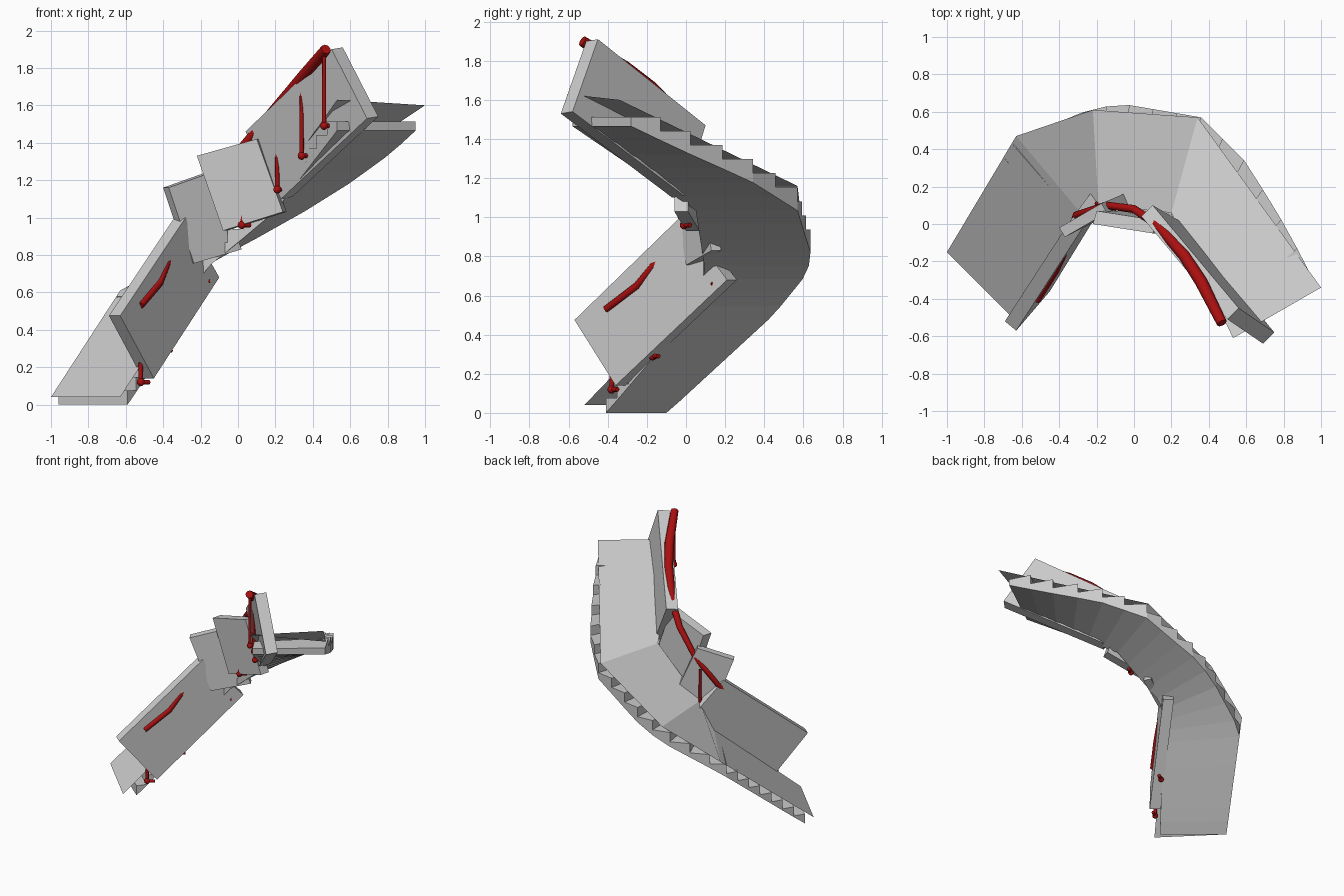
import bpy
from mathutils import Vector as V

if "Cube" in bpy.data.objects:
    bpy.data.objects.remove(bpy.data.objects["Cube"])

red = bpy.data.materials.new("rail_red")
red.diffuse_color = (0.40, 0.005, 0.005, 1)
red.use_nodes = True
red.node_tree.nodes["Principled BSDF"].inputs["Base Color"].default_value = red.diffuse_color


def mesh_object(name, verts, faces):
    me = bpy.data.meshes.new(name)
    me.from_pydata([tuple(v) for v in verts], [], faces)
    ob = bpy.data.objects.new(name, me)
    bpy.context.collection.objects.link(ob)
    return ob


BOX = [(3, 2, 1, 0), (4, 5, 6, 7), (0, 1, 5, 4), (1, 2, 6, 5), (2, 3, 7, 6), (3, 0, 4, 7)]


def at_height(path, z):
    """Point (x, y) on a plan path whose third value is the walking height."""
    for a, b in zip(path, path[1:]):
        if z <= b[2] or b is path[-1]:
            f = (z - a[2]) / (b[2] - a[2])
            return a[0] + (b[0] - a[0]) * f, a[1] + (b[1] - a[1]) * f


# curved sloping sheet lying on the step noses
outer = [(-1, -.15, .04), (-.63, .47, .61), (-.22, .61, .83), (.34, .57, 1.16), (1, -.34, 1.60)]
inner = [(-.63, -.52, .04), (-.26, .03, .61), (-.19, .10, .83), (.20, .06, 1.16), (.53, -.61, 1.63)]
mesh_object("ramp_sheet", outer + inner, [(i, i + 5, i + 6, i + 1) for i in range(4)])

# wedge steps with a sloping underside
step_out = [(-.96, -.10, .07), (-.63, .45, .60), (-.22, .62, .82), (-.05, .64, .92),
            (.36, .57, 1.15), (.60, .33, 1.30), (.82, -.03, 1.46), (.95, -.28, 1.58)]
step_in = [(-.59, -.41, .07), (-.26, .02, .60), (-.19, .10, .82), (.20, .05, 1.15), (.53, -.58, 1.58)]
COUNT, Z0, Z1 = 21, .07, 1.58
verts, faces = [], []
for k in range(COUNT):
    za = Z0 + (Z1 - Z0) * k / COUNT
    zb = Z0 + (Z1 - Z0) * (k + 1) / COUNT
    plan = [(at_height(step_in, za), za), (at_height(step_out, za), za),
            (at_height(step_out, zb), zb), (at_height(step_in, zb), zb)]
    base = len(verts)
    verts += [(p[0], p[1], max(0, z - .07 - .045 * min(1, z))) for p, z in plan]
    verts += [(p[0], p[1], za + .005) for p, z in plan]
    faces += [tuple(base + i for i in f) for f in BOX]
mesh_object("steps", verts, faces)


# leaning balustrade slabs on the inner side
def slab(name, corners, thick):
    front = [V(c) for c in corners]
    mesh_object(name, front + [c + V(thick) for c in front], BOX)


slab("lower_wall", [(-.45, -.36, .14), (-.10, .21, .68), (-.28, -.03, 1.0), (-.63, -.57, .475)], (-.06, .05, 0))
slab("lower_middle_wall", [(-.235, 0, .755), (.02, .13, .83), (-.145, .06, 1.24), (-.37, -.07, 1.16)], (-.03, .05, 0))
slab("upper_middle_wall", [(-.08, 0, .93), (.24, -.06, 1.03), (.10, -.05, 1.42), (-.22, 0, 1.33)], (.02, .07, 0))
slab("upper_wall", [(.23, -.07, 1.10), (.69, -.64, 1.53), (.50, -.51, 1.90), (.04, .04, 1.46)], (.06, .06, .01))


# red tubes
def tube(name, points, radii):
    cu = bpy.data.curves.new(name, "CURVE")
    cu.dimensions = "3D"
    cu.bevel_depth = 1
    cu.bevel_resolution = 2
    cu.use_fill_caps = True
    sp = cu.splines.new("POLY")
    sp.points.add(len(points) - 1)
    for p, co, r in zip(sp.points, points, radii):
        p.co = (*co, 1)
        p.radius = r
    cu.materials.append(red)
    ob = bpy.data.objects.new(name, cu)
    bpy.context.collection.objects.link(ob)


# handrail, weaving in and out of the walls
tube("handrail",
     [(-.52, -.41, .53), (-.42, -.25, .65), (-.38, -.17, .75), (-.31, .05, .97), (-.15, .10, 1.16),
      (0, .08, 1.35), (.12, .0, 1.49), (.27, -.17, 1.66), (.36, -.31, 1.765), (.47, -.53, 1.90)],
     [.018, .02, .018, .018, .02, .022, .026, .032, .034, .028])

# posts with foot knob and short side bracket
posts = [(-.52, -.38, .12, .53), (-.40, -.17, .29, .70), (-.20, .11, .66, 1.08), (.02, -.01, .96, 1.35),
         (.21, -.09, 1.15, 1.57), (.34, -.29, 1.33, 1.74), (.46, -.51, 1.49, 1.89)]
for x, y, low, high in posts:
    tube("rail_post", [(x, y, low), (x, y, high)], [.012, .01])
    tube("post_bracket", [(x, y, low), (x + .045, y + .03, low)], [.012, .012])
    bpy.ops.mesh.primitive_uv_sphere_add(segments=10, ring_count=6, radius=.022, location=(x, y, low))
    knob = bpy.context.object
    knob.name = "post_knob"
    knob.data.materials.append(red)
    bpy.ops.object.shade_smooth()
